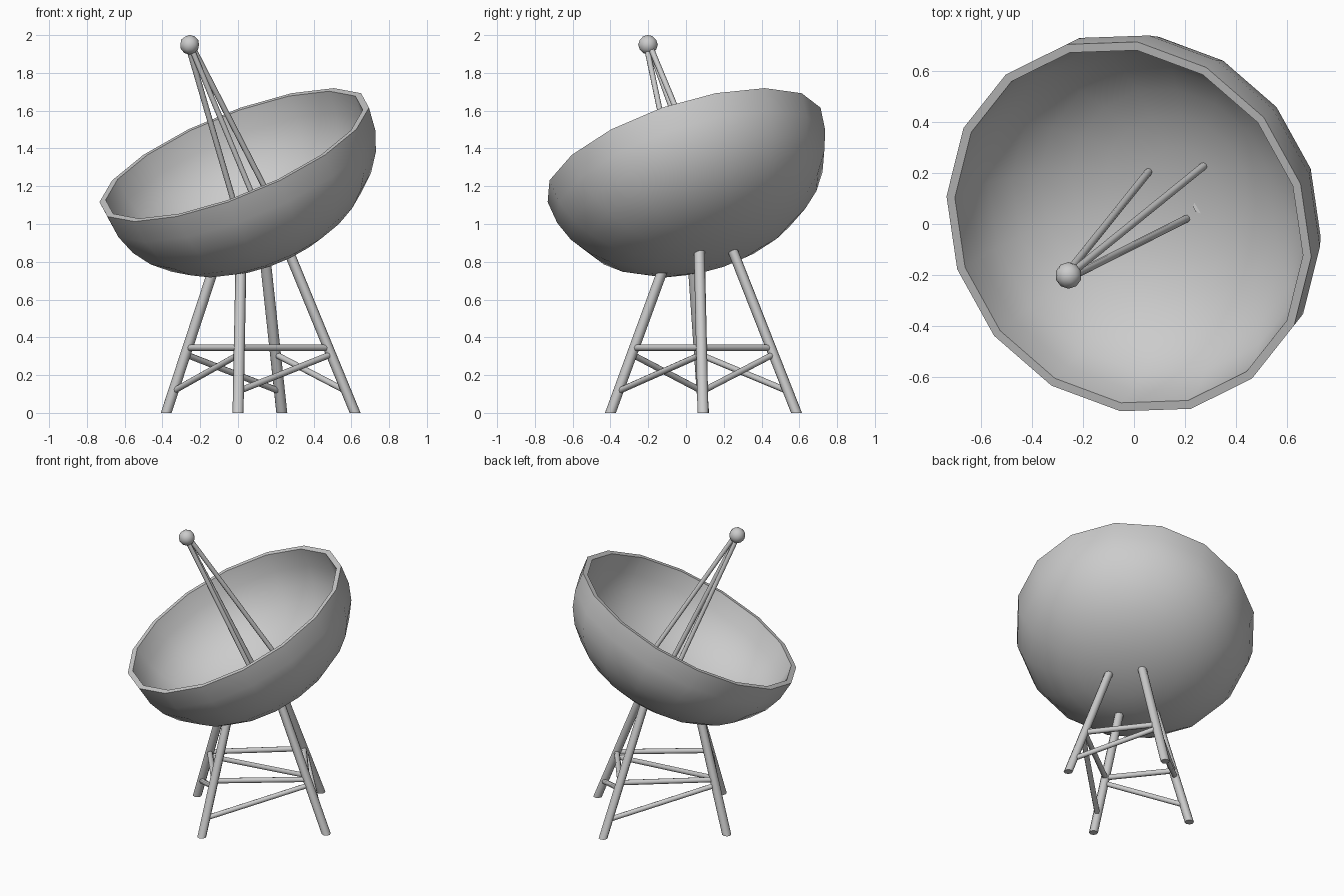
import bpy, bmesh
from math import sin, cos, pi, radians
from mathutils import Matrix, Vector

if "Cube" in bpy.data.objects:
    bpy.data.objects.remove(bpy.data.objects["Cube"])


def finish(name, bm, angle=40):
    bmesh.ops.recalc_face_normals(bm, faces=bm.faces)
    me = bpy.data.meshes.new(name)
    bm.to_mesh(me)
    bm.free()
    ob = bpy.data.objects.new(name, me)
    bpy.context.collection.objects.link(ob)
    bpy.ops.object.select_all(action='DESELECT')
    ob.select_set(True)
    bpy.context.view_layer.objects.active = ob
    bpy.ops.object.shade_smooth_by_angle(angle=radians(angle))
    return ob


def tube(name, p, q, r, level_ends=False, sides=8):
    """Straight tube; level_ends keeps both end cuts horizontal."""
    p, q = Vector(p), Vector(q)
    rot = Matrix.Identity(3) if level_ends else (q - p).to_track_quat('Z', 'Y').to_matrix()
    bm = bmesh.new()
    ends = []
    for c in (p, q):
        ends.append([bm.verts.new(c + rot @ Vector((r * cos(2 * pi * i / sides),
                                                    r * sin(2 * pi * i / sides), 0)))
                     for i in range(sides)])
    a, b = ends
    for i in range(sides):
        j = (i + 1) % sides
        bm.faces.new((a[i], a[j], b[j], b[i]))
    bm.faces.new(a[::-1])
    bm.faces.new(b)
    return finish(name, bm, 50)


# Dish frame: origin at rim centre, local z is the pointing axis
frame = (Matrix.Translation((-0.02, -0.01, 1.366))
         @ Matrix.Rotation(radians(39), 4, 'Z') @ Matrix.Rotation(radians(-27.5), 4, 'Y'))
SEG, RINGS, POWER = 16, 8, 2 / 2.15
R, D, T = 0.765, 0.595, 0.035

# Dish: outer bowl, flat rim, inner bowl
bm = bmesh.new()
shells = []
for rad, depth in ((R, D), (R - T, D - T)):
    rings = []
    for k in range(RINGS):
        a = k / RINGS * pi / 2
        rr, zz = rad * cos(a) ** POWER, -depth * sin(a) ** POWER
        rings.append([bm.verts.new((rr * cos(2 * pi * i / SEG), rr * sin(2 * pi * i / SEG), zz))
                      for i in range(SEG)])
    pole = bm.verts.new((0, 0, -depth))
    for i in range(SEG):
        j = (i + 1) % SEG
        for k in range(RINGS - 1):
            bm.faces.new((rings[k][i], rings[k][j], rings[k + 1][j], rings[k + 1][i]))
        bm.faces.new((rings[-1][i], rings[-1][j], pole))
    shells.append(rings[0])
for i in range(SEG):
    j = (i + 1) % SEG
    bm.faces.new((shells[0][i], shells[0][j], shells[1][j], shells[1][i]))
bm.transform(frame)
finish("dish", bm, 40)

# Feed ball and its three struts
ball = frame @ Vector((0, 0, 0.658))
bm = bmesh.new()
bmesh.ops.create_icosphere(bm, subdivisions=2, radius=0.052,
                           matrix=Matrix.Translation((ball.x, ball.y, 1.949)))
finish("feed_ball", bm, 40)
for k in range(3):
    a = 2 * pi * k / 3
    foot = frame @ Vector((0.137 * cos(a), 0.137 * sin(a), -0.56))
    near = frame @ Vector((0.012 * cos(a), 0.012 * sin(a), 0.64))
    tube(f"feed_strut_{k + 1}", foot, near, 0.015)

# Four splayed legs, in order around the base: left, front, right, back
legs = [((-0.38, 0.093, 0), (-0.13, 0.04, 0.76)),
        ((0.0, -0.40, 0), (0.015, -0.122, 0.76)),
        ((0.62, 0.09, 0), (0.26, 0.07, 0.875)),
        ((0.232, 0.585, 0), (0.138, 0.243, 0.87))]
for n, (foot, top) in zip(("left", "front", "right", "back"), legs):
    tube(f"{n}_leg", foot, top, 0.029, level_ends=True)


def on_leg(i, z):
    foot, top = map(Vector, legs[i % 4])
    return foot.lerp(top, z / top.z)


# Level and diagonal braces between neighbouring legs
for i in range(4):
    tube(f"level_brace_{i + 1}", on_leg(i, 0.345), on_leg(i + 1, 0.345), 0.018)
    tube(f"diagonal_brace_{i + 1}", on_leg(i, 0.115), on_leg(i + 1, 0.31), 0.017)
